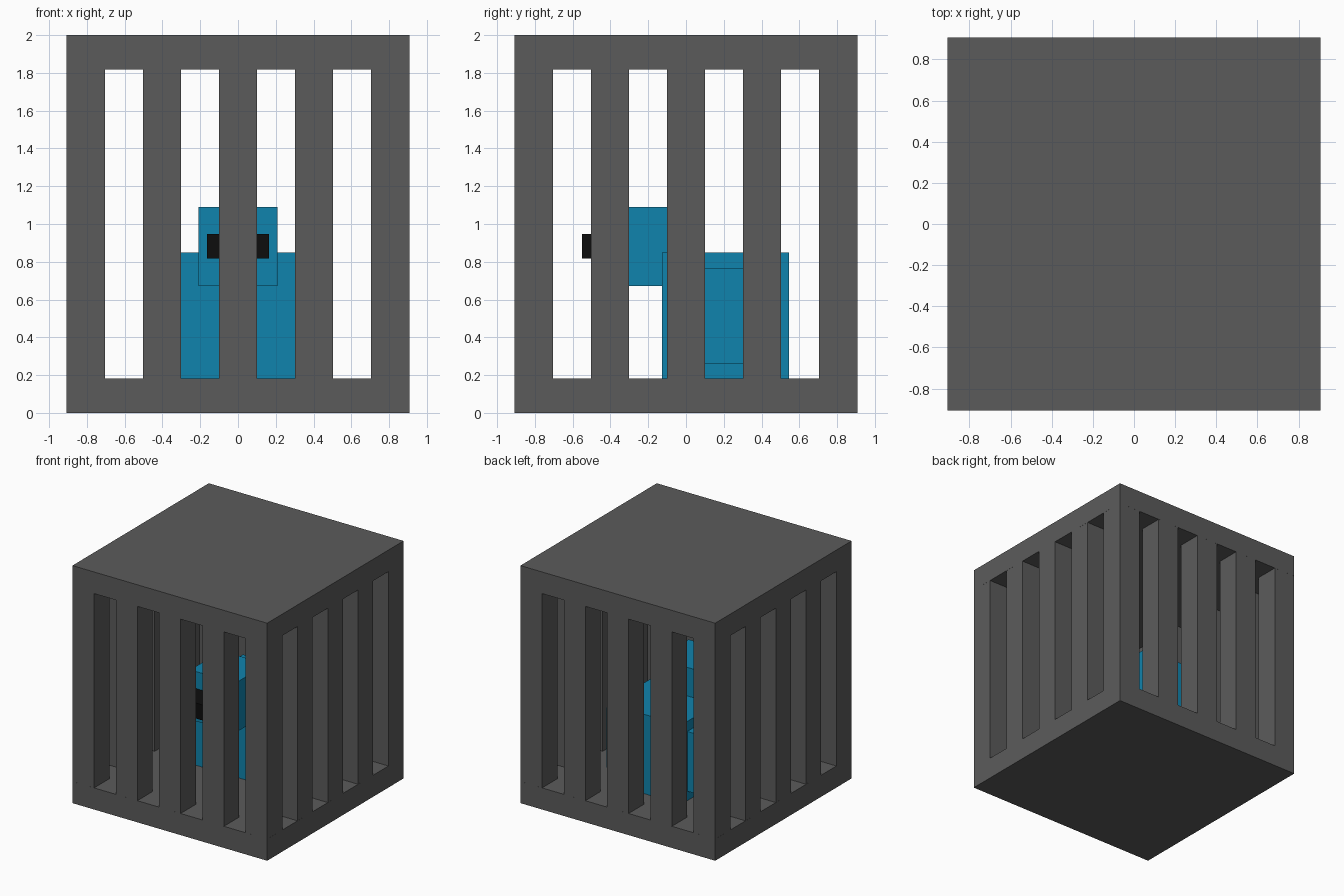
import bpy, bmesh
from mathutils import Matrix, Vector

if "Cube" in bpy.data.objects:
    bpy.data.objects.remove(bpy.data.objects["Cube"])


def material(name, rgb):
    m = bpy.data.materials.new(name)
    m.diffuse_color = (*rgb, 1)
    m.use_nodes = True
    m.node_tree.nodes["Principled BSDF"].inputs["Base Color"].default_value = m.diffuse_color
    return m


def boxes(name, bounds, mat):
    """One object made of boxes given as (x0, x1, y0, y1, z0, z1)."""
    bm = bmesh.new()
    for x0, x1, y0, y1, z0, z1 in bounds:
        centre = Vector((x0 + x1, y0 + y1, z0 + z1)) / 2
        size = Matrix.Diagonal((x1 - x0, y1 - y0, z1 - z0, 1))
        bmesh.ops.create_cube(bm, size=1, matrix=Matrix.Translation(centre) @ size)
    mesh = bpy.data.meshes.new(name)
    bm.to_mesh(mesh)
    bm.free()
    mesh.materials.append(mat)
    ob = bpy.data.objects.new(name, mesh)
    bpy.context.collection.objects.link(ob)
    return ob


iron = material("iron", (0.105, 0.105, 0.105))
blue = material("blue_feathers", (0.005, 0.23, 0.42))
black = material("black_beak", (0.004, 0.004, 0.004))

# Cage plates and the ring of square bars between them
H, PLATE, BAR = 0.907, 0.182, 0.2015
boxes("cage_floor", [(-H, H, -H, H, 0, PLATE)], iron)
boxes("cage_roof", [(-H, H, -H, H, 2 - PLATE, 2)], iron)
half = BAR / 2
bars = []
for i in range(-2, 3):
    for j in range(-2, 3):
        if max(abs(i), abs(j)) == 2:
            x, y = i * 2 * BAR, j * 2 * BAR
            bars.append((x - half, x + half, y - half, y + half, PLATE, 2 - PLATE))
boxes("cage_bars", bars, iron)

# Bird sitting on the cage floor
boxes("bird_body", [(-0.335, 0.335, -0.126, 0.545, PLATE, 0.85)], blue)
boxes("bird_head", [(-0.21, 0.21, -0.335, 0.084, 0.672, 1.09)], blue)
boxes("bird_beak", [(-0.165, 0.165, -0.55, -0.335, 0.817, 0.947)], black)

# Wings, mirrored across x
wing = boxes("bird_wings", [(0.335, 0.419, -0.042, 0.461, 0.262, 0.765)], blue)
wing.modifiers.new("mirror", "MIRROR")
